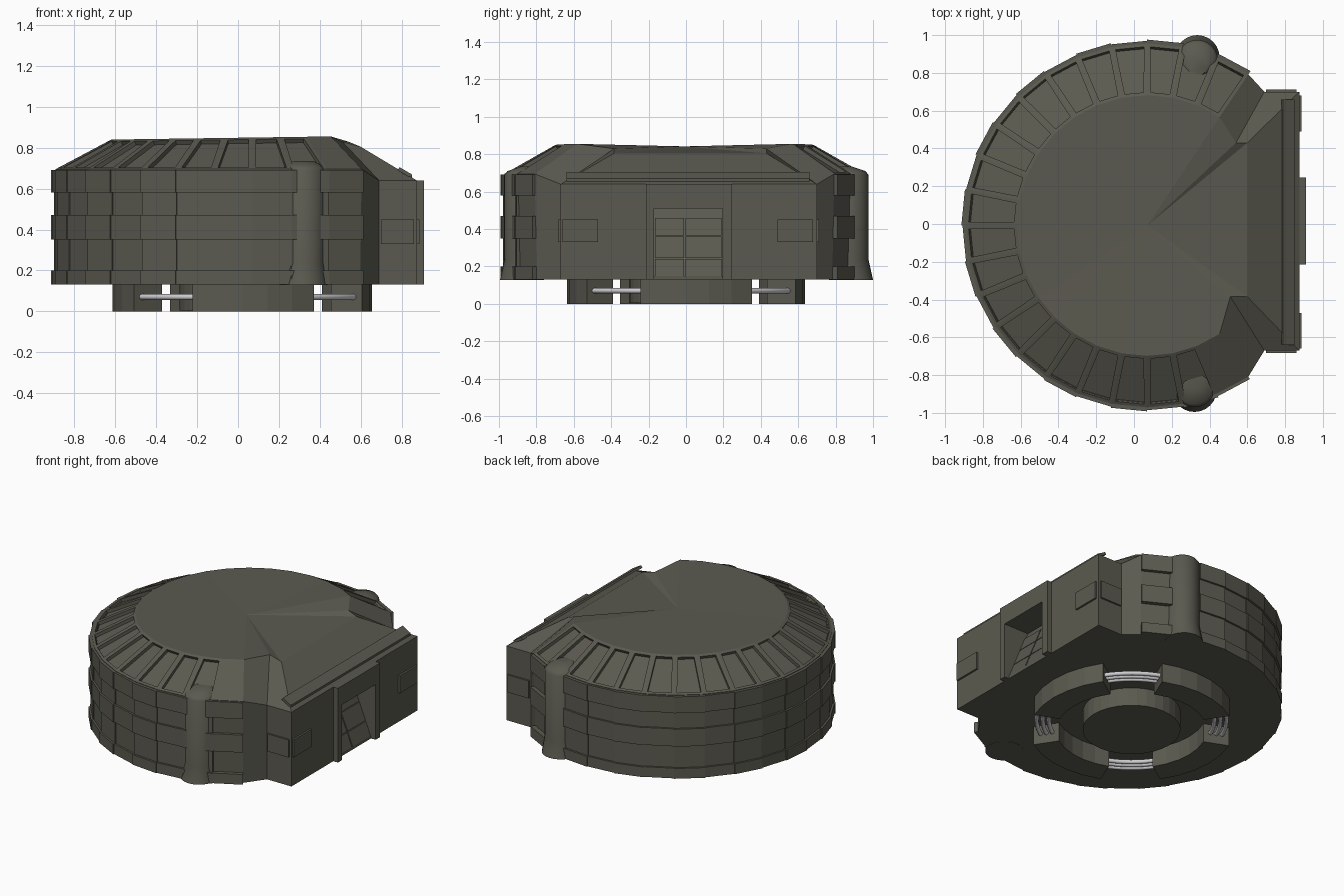
import bpy, bmesh, math
from mathutils import Vector

if "Cube" in bpy.data.objects:
    bpy.data.objects.remove(bpy.data.objects["Cube"])

CX, CY, STEP = 0.07, -0.008, math.radians(11.25)   # drum centre, 32-sided


def material(name, rgb):
    m = bpy.data.materials.new(name)
    m.diffuse_color = (*rgb, 1)
    m.use_nodes = True
    m.node_tree.nodes["Principled BSDF"].inputs["Base Color"].default_value = m.diffuse_color
    return m


ARMOUR = material("olive_grey_armour", (0.105, 0.102, 0.08))
STEEL = material("pale_steel", (0.62, 0.62, 0.64))


def finish(name, bm, mat, smooth=False):
    bmesh.ops.recalc_face_normals(bm, faces=bm.faces[:])
    me = bpy.data.meshes.new(name)
    bm.to_mesh(me)
    bm.free()
    me.materials.append(mat)
    ob = bpy.data.objects.new(name, me)
    bpy.context.collection.objects.link(ob)
    if smooth:
        bpy.ops.object.select_all(action='DESELECT')
        ob.select_set(True)
        bpy.context.view_layer.objects.active = ob
        bpy.ops.object.shade_smooth_by_angle(angle=math.radians(40))
    return ob


def prism(bm, pts, lo, hi, axis='z'):
    """Extrude a 2D outline: (x, y) along z, or (x, z) along y."""
    put = (lambda p, h: (p[0], p[1], h)) if axis == 'z' else (lambda p, h: (p[0], h, p[1]))
    a = [bm.verts.new(put(p, lo)) for p in pts]
    b = [bm.verts.new(put(p, hi)) for p in pts]
    bm.faces.new(a)
    bm.faces.new(b[::-1])
    for i in range(len(pts)):
        j = (i + 1) % len(pts)
        bm.faces.new((a[i], b[i], b[j], a[j]))


def box(bm, x0, x1, y0, y1, z0, z1):
    prism(bm, [(x0, y0), (x1, y0), (x1, y1), (x0, y1)], z0, z1)


def polar(r, a, cx=CX, cy=CY):
    return (cx + r * math.cos(a), cy + r * math.sin(a))


def sector(bm, r0, r1, a0, a1, z0, z1, n=1, cx=CX, cy=CY):
    angs = [a0 + (a1 - a0) * i / n for i in range(n + 1)]
    prism(bm, [polar(r1, a, cx, cy) for a in angs] +
          [polar(r0, a, cx, cy) for a in reversed(angs)], z0, z1)


# Hull: open drum joined to the gate block, with sloped roof
bm = bmesh.new()
angles = [k * STEP for k in range(5, 28)]
gate_low = [(0.69, -0.67), (0.875, -0.67), (0.875, 0.70), (0.69, 0.70)]
bot = [bm.verts.new((*polar(0.95, a), 0.13)) for a in angles] + \
      [bm.verts.new((x, y, 0.13)) for x, y in gate_low]
eave = [bm.verts.new((*polar(0.963, a), 0.695)) for a in angles] + \
       [bm.verts.new((x, y, 0.64)) for x, y in gate_low]
n = len(angles)
bm.faces.new(bot[::-1])
for i in range(len(bot)):
    j = (i + 1) % len(bot)
    bm.faces.new((bot[i], bot[j], eave[j], eave[i]))
rim = []
for a in angles:
    x, y = polar(0.69, a)
    rim.append(bm.verts.new((x, y, 0.84 + 0.0144 * (x + 0.62))))
slopes = [bm.faces.new((eave[i], eave[i + 1], rim[i + 1], rim[i])) for i in range(n - 1)]
notch_a = bm.verts.new((0.51, -0.385, 0.83))
notch_b = bm.verts.new((0.54, 0.43, 0.83))
crest_a = bm.verts.new((0.60, -0.385, 0.805))
crest_b = bm.verts.new((0.60, 0.43, 0.805))
hub = bm.verts.new((CX, CY, 0.842))
loop = rim + [notch_a, crest_a, crest_b, notch_b]
for i in range(len(loop)):
    bm.faces.new((loop[i], loop[(i + 1) % len(loop)], hub))
va, ga, gb, vb = eave[n:]
bm.faces.new((rim[-1], eave[n - 1], va, notch_a))
bm.faces.new((notch_a, va, ga, crest_a))
bm.faces.new((crest_a, ga, gb, crest_b))
bm.faces.new((crest_b, gb, vb, notch_b))
bm.faces.new((notch_b, vb, eave[0], rim[0]))
# sunken slots around the roof slope
bmesh.ops.recalc_face_normals(bm, faces=bm.faces[:])
wins = slopes[:-1]
bmesh.ops.inset_individual(bm, faces=wins, thickness=0.026)
for f in wins:
    d = f.normal * -0.022
    ring = [v.co + d for v in f.verts]
    new = bmesh.ops.extrude_discrete_faces(bm, faces=[f])["faces"][0]
    for v, c in zip(new.verts, ring):
        v.co = c
hull = finish("hull", bm, ARMOUR)

# Doorway cut with a rising ramp inside
bm = bmesh.new()
prism(bm, [(0.95, 0.15), (0.95, 0.51), (0.72, 0.51), (0.865, 0.15)], -0.17, 0.195, 'y')
cutter = finish("door_cutter", bm, ARMOUR)
cutter.hide_render = True
mod = hull.modifiers.new("door", 'BOOLEAN')
mod.operation, mod.object, mod.solver = 'DIFFERENCE', cutter, 'EXACT'
bpy.context.view_layer.objects.active = hull
bpy.ops.object.modifier_apply(modifier="door")
bpy.data.objects.remove(cutter)

# Ramp slabs inside the doorway
bm = bmesh.new()
slope_x = lambda z: 0.865 - (z - 0.15) * 0.145 / 0.36
for z0, z1 in ((0.15, 0.24), (0.245, 0.36), (0.365, 0.46)):
    for y0, y1 in ((-0.165, -0.012), (-0.004, 0.19)):
        prism(bm, [(slope_x(z0), z0), (slope_x(z0) + 0.01, z0),
                   (slope_x(z1) + 0.01, z1), (slope_x(z1), z1)], y0, y1, 'y')
finish("door_ramp_slabs", bm, ARMOUR)

# Door frame, roof lip and gate plates
bm = bmesh.new()
box(bm, 0.87, 0.91, -0.215, -0.17, 0.13, 0.64)
box(bm, 0.87, 0.91, 0.195, 0.245, 0.13, 0.64)
box(bm, 0.87, 0.91, -0.17, 0.195, 0.51, 0.64)
finish("door_frame", bm, ARMOUR)
bm = bmesh.new()
prism(bm, [(0.78, 0.69), (0.79, 0.705), (0.85, 0.67), (0.85, 0.65)], -0.64, 0.66, 'y')
finish("gate_roof_lip", bm, ARMOUR)
bm = bmesh.new()
for y0, y1 in ((-0.66, -0.47), (0.49, 0.68)):
    box(bm, 0.87, 0.888, y0, y1, 0.33, 0.45)
box(bm, 0.70, 0.86, -0.682, -0.66, 0.33, 0.45)
box(bm, 0.70, 0.86, 0.69, 0.712, 0.33, 0.45)
finish("gate_plates", bm, ARMOUR)

# Wall panels in five stepped rows
bm = bmesh.new()
levels = [0.13, 0.20, 0.35, 0.47, 0.58, 0.692]
for row in range(5):
    for col in range(22):
        if col in (0, 21) and row % 2:
            continue
        r = (0.984 if row % 2 == 0 else 0.971) - (0.006 if col % 2 else 0)
        sector(bm, 0.94, r, angles[col], angles[col + 1], levels[row], levels[row + 1])
finish("wall_panels", bm, ARMOUR)

# Round buttresses with flared feet and sloped caps
for name, x, y, side in (("back_buttress", 0.335, 0.865, 1), ("front_buttress", 0.32, -0.86, -1)):
    bm = bmesh.new()
    rings = []
    for z, r, out in ((0.128, 0.118, 0.017), (0.15, 0.116, 0.014), (0.24, 0.11, 0),
                      (0.69, 0.11, 0), (0.71, 0.095, 0), (0.735, 0.05, -0.03)):
        rings.append([bm.verts.new((x + r * math.cos(t), y + side * out + r * math.sin(t), z))
                      for t in (math.tau * i / 24 for i in range(24))])
    for a, b in zip(rings, rings[1:]):
        for i in range(24):
            bm.faces.new((a[i], a[(i + 1) % 24], b[(i + 1) % 24], b[i]))
    bm.faces.new(rings[0][::-1])
    bm.faces.new(rings[-1])
    finish(name, bm, ARMOUR, True)

# Base: four ring blocks and a central hub under the hull
BX, BY = 0.02, 0.0
bm = bmesh.new()
for q in range(4):
    a = q * math.pi / 2 - 2 * STEP
    sector(bm, 0.47, 0.635, a, a + 5 * STEP, 0, 0.135, 5, BX, BY)
finish("base_ring_blocks", bm, ARMOUR)
bm = bmesh.new()
prism(bm, [polar(0.305, k * STEP, BX, BY) for k in range(32)], 0.005, 0.135)
finish("base_hub", bm, ARMOUR)

# Three steel pipes bridging each gap
for q in range(4):
    curve = bpy.data.curves.new("pipes", 'CURVE')
    curve.dimensions, curve.bevel_depth, curve.bevel_resolution = '3D', 0.014, 2
    for r in (0.515, 0.553, 0.591):
        sp = curve.splines.new('POLY')
        sp.points.add(8)
        for i, p in enumerate(sp.points):
            a = q * math.pi / 2 + 2.9 * STEP + 3.2 * STEP * i / 8
            p.co = (*polar(r, a, BX, BY), 0.07, 1)
    curve.materials.append(STEEL)
    ob = bpy.data.objects.new("base_pipes_%d" % (q + 1), curve)
    bpy.context.collection.objects.link(ob)
